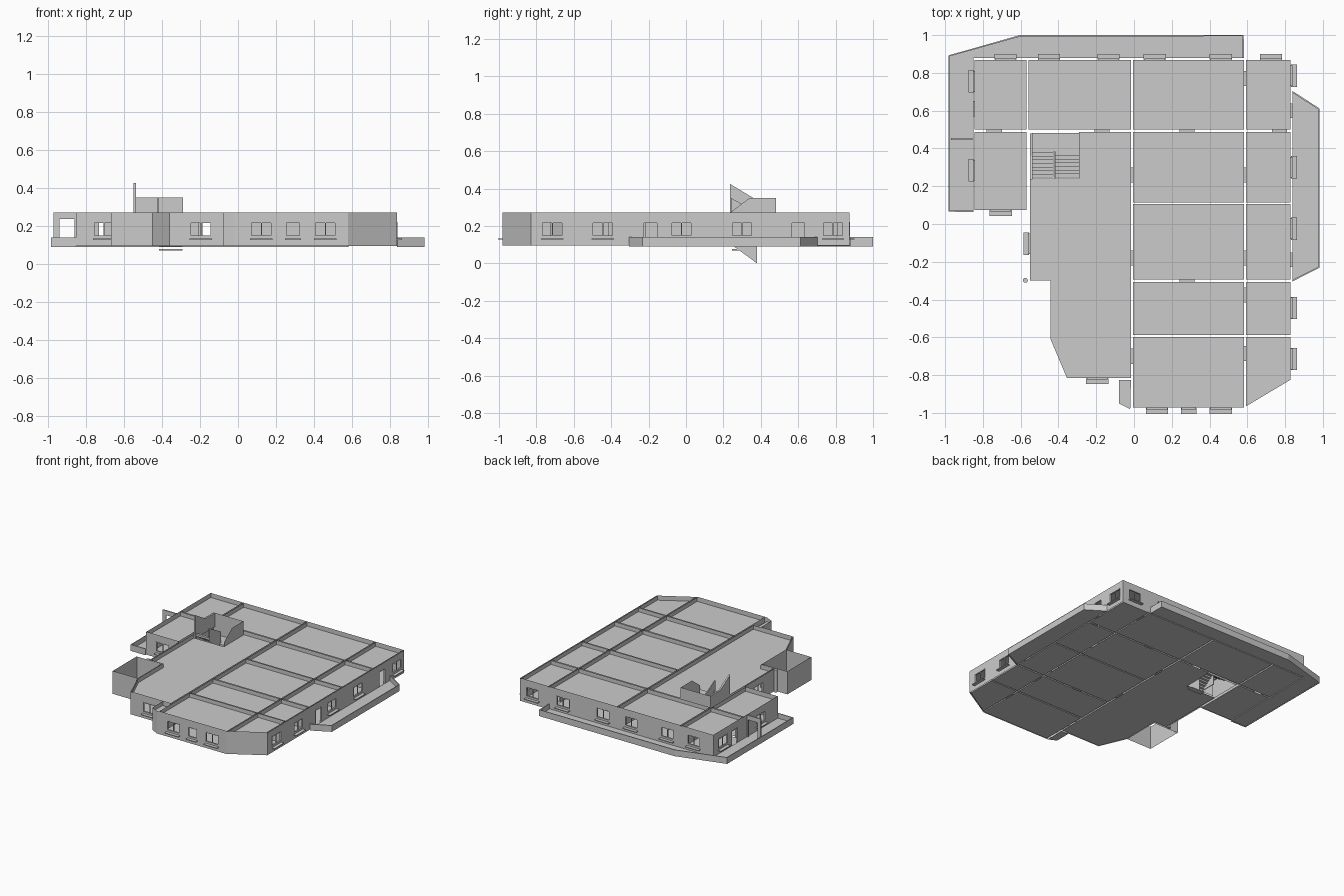
import bpy, bmesh, math
from mathutils import Vector

if "Cube" in bpy.data.objects:
    bpy.data.objects.remove(bpy.data.objects["Cube"])

Z0, Z1, ZC = 0.095, 0.272, 0.24      # floor, wall top, ceiling
SILL, HEAD = 0.145, 0.22


def finish(name, bm):
    bmesh.ops.remove_doubles(bm, verts=bm.verts, dist=1e-5)
    me = bpy.data.meshes.new(name)
    bm.to_mesh(me)
    bm.free()
    ob = bpy.data.objects.new(name, me)
    bpy.context.collection.objects.link(ob)
    return ob


def face(bm, pts):
    return bm.faces.new([bm.verts.new(p) for p in pts])


def box(bm, a, b):
    v = [bm.verts.new((x, y, z)) for x in (a[0], b[0]) for y in (a[1], b[1]) for z in (a[2], b[2])]
    for f in ((0, 1, 3, 2), (4, 6, 7, 5), (0, 4, 5, 1), (2, 3, 7, 6), (0, 2, 6, 4), (1, 5, 7, 3)):
        bm.faces.new([v[i] for i in f])


# openings: (axis of the wall, wall position, centre along wall, half width, bottom, outward side)
openings = []


def add(axis, pos, centres, hw, z, side=0):
    for c in centres:
        openings.append((axis, pos, c, hw, z, side))


add('x', 0.87, (-.68, -.45, -.135, .11, .46, .725), .055, SILL, 1)
add('x', -.975, (.122, .46), .055, SILL, -1)
add('x', -.975, (.29,), .038, SILL, -1)
add('x', -.818, (-.195,), .055, SILL, -1)
add('x', .073, (-.705,), .055, SILL, -1)
add('y', -.847, (.755, .285), .055, SILL, -1)
add('y', -.847, (.61,), .04, Z0, -1)
add('y', -.555, (-.105,), .055, SILL, -1)
add('y', .832, (.785, .3, -.025, -.445, -.715), .055, SILL, 1)
add('y', .832, (.6, -.19), .038, Z0, 1)
add('x', .494, (-.74, -.17, .28, .77), .04, Z0)
add('y', .588, (.77, .26, -.18, -.375, -.685), .04, Z0)
add('y', -.01, (.26, -.18, -.7), .04, Z0)
add('x', -.3, (.28,), .04, Z0)


def wall(bm, p, q, z0=Z0, z1=Z1):
    """Flat wall from p to q, with every matching opening left out."""
    p, q = Vector(p), Vector(q)
    d = q - p
    length = d.length
    d /= length
    cuts = []
    for axis, pos, c, hw, zb, side in openings:
        if abs(d.x if axis == 'x' else d.y) < .99:
            continue
        o = Vector((c, pos)) if axis == 'x' else Vector((pos, c))
        t = (o - p).dot(d)
        if abs((o - p).cross(d)) < .012 and hw < t < length - hw:
            cuts.append((t - hw, t + hw, zb))

    def quad(a, b, lo, hi):
        if b - a > 1e-4 and hi - lo > 1e-4:
            A, B = p + d * a, p + d * b
            face(bm, [(A.x, A.y, lo), (B.x, B.y, lo), (B.x, B.y, hi), (A.x, A.y, hi)])
    t = 0
    for a, b, zb in sorted(cuts):
        quad(t, a, z0, z1)
        quad(a, b, z0, zb)
        quad(a, b, HEAD, z1)
        t = b
    quad(t, length, z0, z1)


def loop_walls(bm, pts, closed=True, **kw):
    for i in range(len(pts) if closed else len(pts) - 1):
        wall(bm, pts[i], pts[(i + 1) % len(pts)], **kw)


def room(name, pts, flat=None):
    bm = bmesh.new()
    loop_walls(bm, pts[::-1])
    for z in (Z0, ZC):
        face(bm, [(x, y, z) for x, y in (flat or pts)])
    finish(name, bm)


def rect(x0, y0, x1, y1):
    return [(x0, y0), (x1, y0), (x1, y1), (x0, y1)]


# outer skin
bm = bmesh.new()
outline = [(-.02, -.98), (.58, -.98), (.837, -.83), (.837, .875), (-.851, .875), (-.851, .068),
           (-.56, .068), (-.56, -.303), (-.45, -.303), (-.45, -.61), (-.36, -.822),
           (-.08, -.822), (-.08, -.95)]
loop_walls(bm, outline)
finish("outer_walls", bm)

# rooms
for i, (x0, x1) in enumerate(((-.845, -.57), (-.558, -.016), (-.004, .583), (.593, .828))):
    room(f"north_room_{i + 1}", rect(x0, .5, x1, .868))
room("west_room", rect(-.845, .075, -.57, .488))
for i, (y0, y1) in enumerate(((.115, .488), (-.295, .105), (-.588, -.307))):
    room(f"inner_room_{i + 1}", rect(-.004, y0, .583, y1))
    room(f"east_room_{i + 1}", rect(.593, y0, .828, y1))
room("inner_room_south", rect(-.004, -.972, .583, -.598))
room("east_room_south", [(.593, -.965), (.828, -.825), (.828, -.598), (.593, -.598)])
hall = [(-.016, .488), (-.55, .488), (-.55, -.298), (-.443, -.298), (-.443, -.607),
        (-.355, -.815), (-.016, -.815)]
room("hall", hall, [(-.016, .488), (-.29, .488), (-.29, .24), (-.55, .24)] + hall[2:])

# corner pier top and bottom
bm = bmesh.new()
for z in (Z0, ZC):
    face(bm, [(-.08, -.825, z), (-.08, -.95, z), (-.02, -.98, z), (-.016, -.825, z)])
finish("corner_pier", bm)

# window frames, sills and door linings
frames, sills = bmesh.new(), bmesh.new()
for axis, pos, c, hw, zb, side in openings:
    def bar(m, t0, t1, d0, d1, z0, z1):
        if axis == 'x':
            box(m, (t0, pos + d0, z0), (t1, pos + d1, z1))
        else:
            box(m, (pos + d0, t0, z0), (pos + d1, t1, z1))
    w = .004
    for s in (-hw, hw - w):
        bar(frames, c + s, c + s + w, -.006, .006, zb, HEAD)
    bar(frames, c - hw, c + hw, -.006, .006, HEAD - w, HEAD)
    if zb == SILL:
        bar(frames, c - hw, c + hw, -.006, .006, zb, zb + w)
        if hw > .05:
            bar(frames, c - .002, c + .003, -.004, .004, zb, HEAD)
        d = sorted((0, side * .03))
        bar(sills, c - hw - .004, c + hw + .004, d[0], d[1], .127, .133)
finish("window_and_door_frames", frames)
finish("window_sills", sills)


def balcony(name, edge, inner):
    bm = bmesh.new()
    face(bm, [(x, y, Z0 + .003) for x, y in edge + inner])
    loop_walls(bm, edge, closed=False, z0=.09, z1=.14)
    ob = finish(name, bm)
    # parapet thickness
    m = ob.modifiers.new("thickness", 'SOLIDIFY')
    m.thickness = .008
    m.offset = 0
    return ob


balcony("north_west_balcony", [(-.851, .068), (-.98, .068), (-.98, .89), (-.6, .997), (.578, .997), (.578, .878)],
        [(-.851, .878)])
balcony("east_balcony", [(.838, -.30), (.978, -.23), (.978, .61), (.838, .70)], [])

# balcony divider with passage
bm = bmesh.new()
box(bm, (-.97, .445, Z0), (-.94, .455, Z1))
box(bm, (-.86, .445, Z0), (-.851, .455, Z1))
box(bm, (-.94, .445, .237), (-.86, .455, Z1))
finish("balcony_divider", bm)

# open entrance shaft and its post
bm = bmesh.new()
loop_walls(bm, rect(-.668, -.612, -.445, -.308))
loop_walls(bm, rect(-.662, -.606, -.451, -.314)[::-1])
finish("entrance_shaft", bm)
bpy.ops.mesh.primitive_cylinder_add(vertices=12, radius=.013, depth=Z1 - Z0, location=(-.575, -.298, (Z0 + Z1) / 2))
bpy.context.object.name = "entrance_post"

# stairs: right flight rises to the landing, left flight returns to the roof
bm = bmesh.new()
n, ya, yb, zl = 7, .245, .38, .183
run, rise = (yb - ya) / n, (zl - Z0) / n
for i in range(n):
    z = Z0 + i * rise
    box(bm, (-.415, ya + i * run, z - .004), (-.292, ya + (i + 1) * run, z + rise))
    z = zl + i * rise
    box(bm, (-.54, yb - (i + 1) * run, z - .004), (-.425, yb - i * run, z + rise))
box(bm, (-.54, yb, zl - .008), (-.292, .482, zl))
box(bm, (-.415, ya, .07), (-.292, ya + run * 2, .078))
finish("stairs", bm)


def side_panel(bm, x, pts, t=0):
    for dx in ({0, t}):
        face(bm, [(x + dx, y, z) for y, z in pts])
    if t:
        for (y0, z0), (y1, z1) in zip(pts, pts[1:] + pts[:1]):
            face(bm, [(x, y0, z0), (x + t, y0, z0), (x + t, y1, z1), (x, y1, z1)])


# stair enclosure and stringers
bm = bmesh.new()
side_panel(bm, -.55, [(.235, .24), (.235, .425), (.36, .35), (.48, .35), (.48, .24)], .013)
side_panel(bm, -.29, [(.24, Z0), (.24, .275), (.34, .35), (.48, .35), (.48, Z0)])
side_panel(bm, -.424, [(.24, Z0), (.24, .35), (.385, .27), (.385, Z0)], .008)
for x in (-.42, -.29):
    side_panel(bm, x, [(.25, Z0), (.38, 0), (.38, Z0)])
face(bm, [(-.55, .48, Z0), (-.29, .48, Z0), (-.29, .48, .35), (-.55, .48, .35)])
finish("stair_enclosure", bm)
